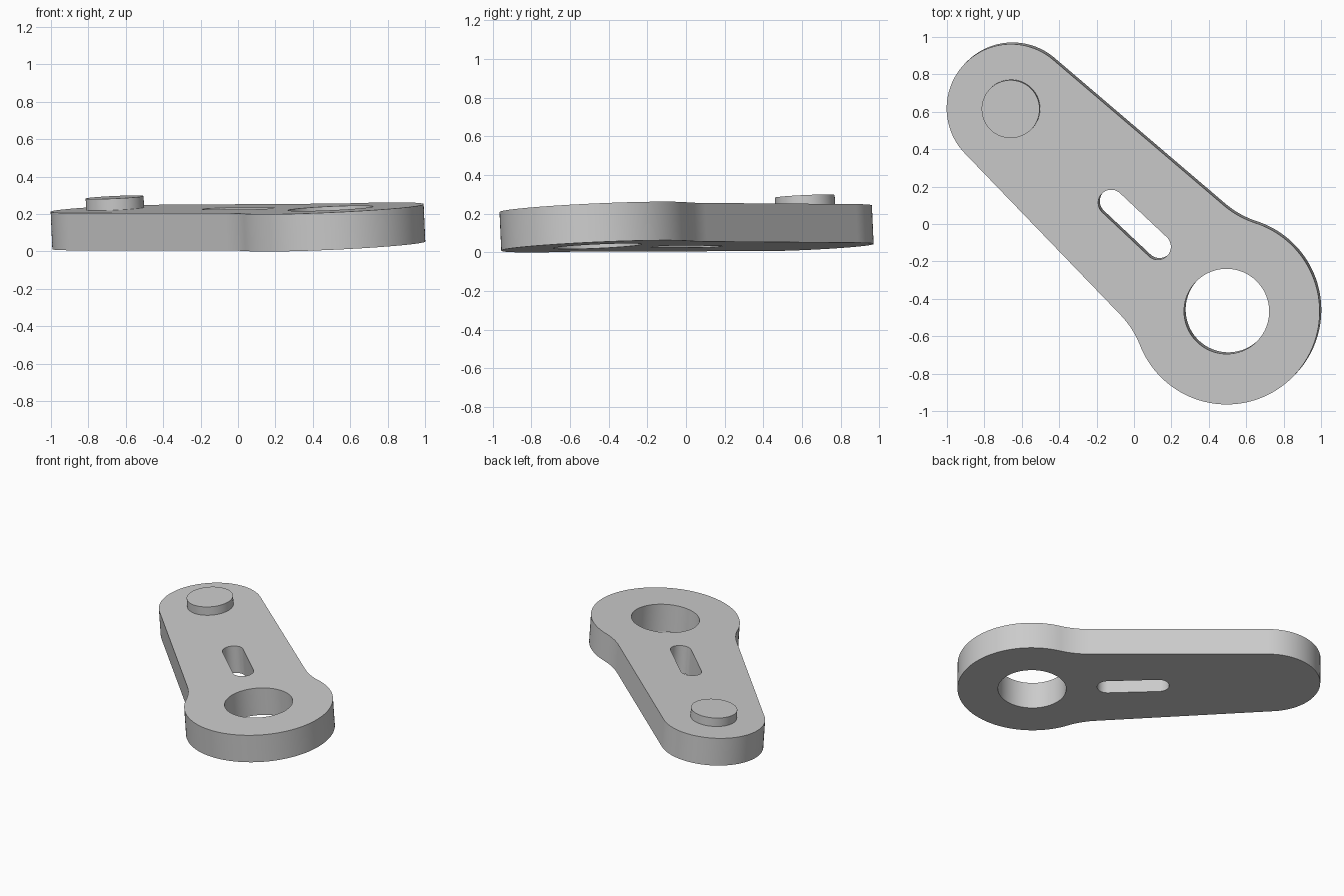
import bpy, bmesh, math
from mathutils import Matrix, Vector

if "Cube" in bpy.data.objects:
    bpy.data.objects.remove(bpy.data.objects["Cube"], do_unlink=True)

grey = bpy.data.materials.new("plain_grey")
grey.use_nodes = True
grey.diffuse_color = (0.6, 0.6, 0.6, 1)
grey.node_tree.nodes["Principled BSDF"].inputs["Base Color"].default_value = (0.6, 0.6, 0.6, 1)

# Arm dimensions: the narrow end is the local origin, the wide end lies along +x
LENGTH, SMALL_R, BIG_R, FILLET_R = 1.582, 0.345, 0.498, 0.5
THICK, HOLE_R, SLOT_R = 0.2, 0.228, 0.07
TAPER = math.radians(2.8)

# Local frame: top face of the arm, tilted slightly
normal = Vector((-0.045, -0.045, 1)).normalized()
along = Vector((1.152, -1.084, 0))
along = (along - normal * along.dot(normal)).normalized()
across = normal.cross(along)
frame = Matrix.Translation((-0.657, 0.617, 0.228)) @ Matrix((along, across, normal)).transposed().to_4x4()


def arc(cx, cy, r, start, end, steps):
    return [(cx + r * math.cos(start + (end - start) * i / steps),
             cy + r * math.sin(start + (end - start) * i / steps)) for i in range(steps + 1)]


def extrude_outlines(name, outlines, bottom, top):
    """Extrude closed outlines; the inner ones become holes."""
    curve = bpy.data.curves.new(name + "_profile", 'CURVE')
    curve.dimensions = '2D'
    curve.fill_mode = 'BOTH'
    curve.extrude = (top - bottom) / 2
    for points in outlines:
        spline = curve.splines.new('POLY')
        spline.points.add(len(points) - 1)
        for p, (x, y) in zip(spline.points, points):
            p.co = (x, y, 0, 1)
        spline.use_cyclic_u = True
    helper = bpy.data.objects.new(name + "_profile", curve)
    bpy.context.collection.objects.link(helper)
    bpy.context.view_layer.update()
    mesh = bpy.data.meshes.new_from_object(helper.evaluated_get(bpy.context.evaluated_depsgraph_get()))
    bpy.data.objects.remove(helper, do_unlink=True)
    bm = bmesh.new()
    bm.from_mesh(mesh)
    bmesh.ops.remove_doubles(bm, verts=bm.verts, dist=1e-5)
    bmesh.ops.recalc_face_normals(bm, faces=bm.faces)
    bmesh.ops.translate(bm, verts=bm.verts, vec=(0, 0, (top + bottom) / 2))
    bm.to_mesh(mesh)
    bm.free()
    mesh.materials.clear()
    mesh.materials.append(grey)
    obj = bpy.data.objects.new(name, mesh)
    obj.matrix_world = frame
    bpy.context.collection.objects.link(obj)
    bpy.ops.object.select_all(action='DESELECT')
    obj.select_set(True)
    bpy.context.view_layer.objects.active = obj
    bpy.ops.object.shade_smooth_by_angle(angle=math.radians(30))
    return obj


# Upper half outline: wide end, fillet into the tapered side, narrow end
reach = SMALL_R + FILLET_R + LENGTH * math.sin(TAPER)
back = math.sqrt((BIG_R + FILLET_R) ** 2 - reach ** 2)
fx = LENGTH - reach * math.sin(TAPER) - back * math.cos(TAPER)
fy = reach * math.cos(TAPER) - back * math.sin(TAPER)
meet = math.atan2(fy, fx - LENGTH)
side = math.pi / 2 + TAPER
half = arc(LENGTH, 0, BIG_R, 0, meet, 48)
half += arc(fx, fy, FILLET_R, meet - math.pi, side - math.pi, 12)[1:]
half += arc(0, 0, SMALL_R, side, math.pi, 32)
outline = half + [(x, -y) for x, y in reversed(half[1:-1])]

# Round bore and long slot
bore = arc(LENGTH, 0, HOLE_R, 0, math.tau, 72)[:-1]
slot = (arc(1.077, 0, SLOT_R, -math.pi / 2, math.pi / 2, 20)
        + arc(0.735, 0, SLOT_R, math.pi / 2, math.pi * 1.5, 20))
extrude_outlines("lever_arm", [outline, bore, slot], -THICK, 0)

# Raised round pin on the narrow end
extrude_outlines("pin", [arc(0, 0, 0.155, 0, math.tau, 64)[:-1]], -0.01, 0.062)
